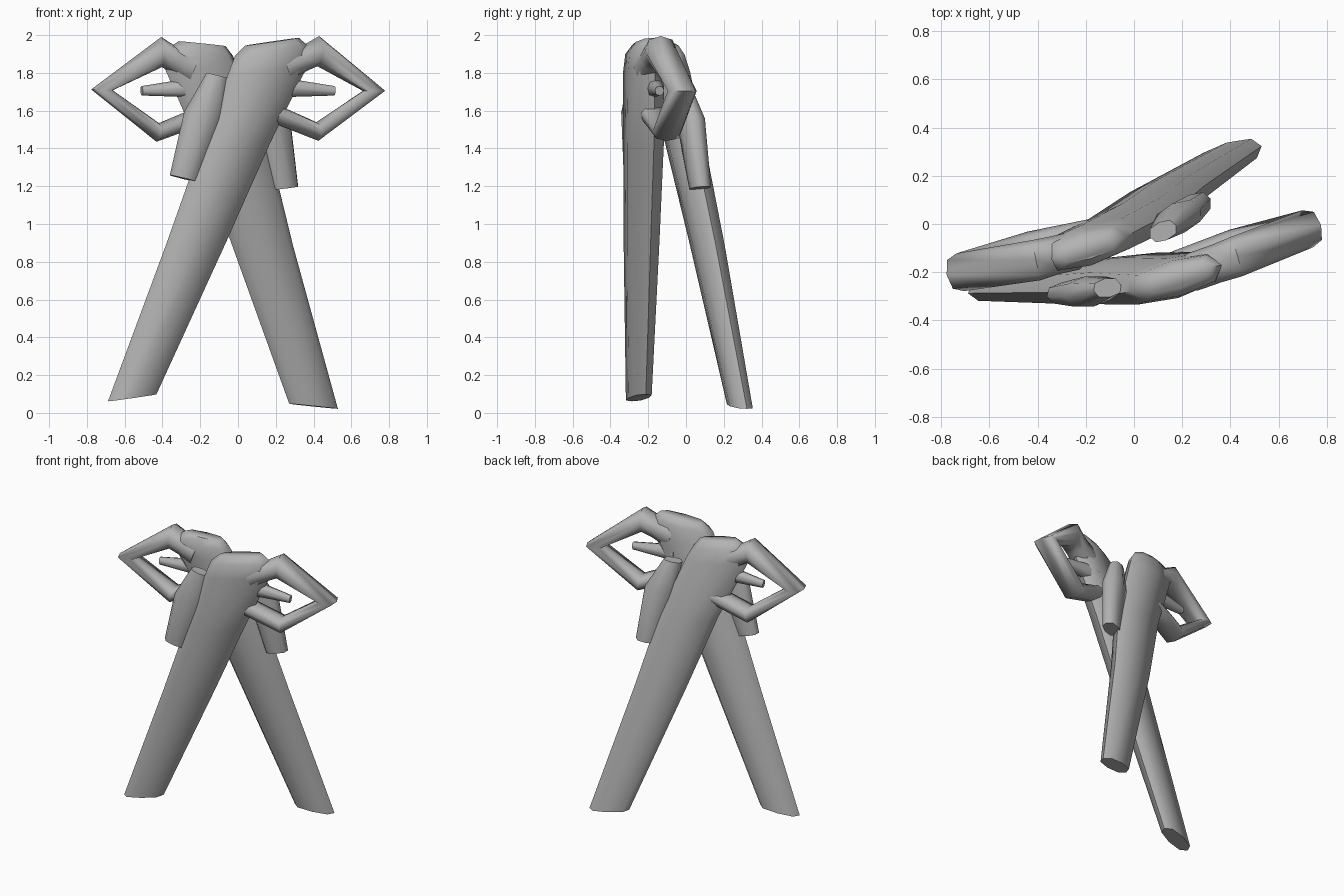
import bpy, bmesh, math
from mathutils import Vector

cube = bpy.data.objects.get("Cube")
if cube:
    bpy.data.objects.remove(cube, do_unlink=True)

gray = bpy.data.materials.new("plain_gray")
gray.use_nodes = True
COLOR = (0.45, 0.45, 0.45, 1)
gray.diffuse_color = COLOR
gray.node_tree.nodes["Principled BSDF"].inputs["Base Color"].default_value = COLOR

SIDES = 8
POWER = 0.8  # below 1 makes the cross-section slightly boxy


def shaped(value):
    return math.copysign(abs(value) ** POWER, value)


def loft(name, stations, normal, across=None):
    """Skin rounded sections; each station is (centre, half width, half depth)."""
    normal = Vector(normal).normalized()
    points = [Vector(s[0]) for s in stations]
    bm = bmesh.new()
    rings = []
    for i, (_, width, depth) in enumerate(stations):
        if across:
            side = Vector(across).normalized()
        else:
            # mitre the section at each bend
            into = (points[i] - points[max(i - 1, 0)]).normalized()
            out = (points[min(i + 1, len(points) - 1)] - points[i]).normalized()
            side = normal.cross(into + out).normalized()
        ring = []
        for k in range(SIDES):
            a = math.tau * k / SIDES
            ring.append(bm.verts.new(points[i] + side * width * shaped(math.cos(a))
                                     + normal * depth * shaped(math.sin(a))))
        rings.append(ring)
    for low, high in zip(rings, rings[1:]):
        for k in range(SIDES):
            n = (k + 1) % SIDES
            bm.faces.new((low[k], low[n], high[n], high[k]))
    bm.faces.new(rings[0])
    bm.faces.new(rings[-1])
    bmesh.ops.recalc_face_normals(bm, faces=bm.faces)
    mesh = bpy.data.meshes.new(name)
    bm.to_mesh(mesh)
    bm.free()
    obj = bpy.data.objects.new(name, mesh)
    bpy.context.collection.objects.link(obj)
    mesh.materials.append(gray)
    bpy.ops.object.select_all(action="DESELECT")
    obj.select_set(True)
    bpy.context.view_layer.objects.active = obj
    bpy.ops.object.shade_smooth_by_angle(angle=math.radians(60))


NORMAL = (-0.28, 0.96, 0)

# front leaning body
loft("front_body", [
    ((-0.56, -0.25, 0.08), 0.135, 0.055),
    ((-0.22, -0.235, 0.90), 0.175, 0.08),
    ((-0.02, -0.225, 1.40), 0.20, 0.09),
    ((0.16, -0.225, 1.82), 0.225, 0.085),
    ((0.175, -0.225, 1.92), 0.20, 0.075),
    ((0.18, -0.22, 1.965), 0.15, 0.045)], NORMAL, (0.96, 0.28, 0.14))

# rear leaning body
loft("rear_body", [
    ((0.40, 0.285, 0.035), 0.135, 0.055),
    ((0.125, 0.11, 0.90), 0.175, 0.08),
    ((-0.02, 0.0, 1.40), 0.20, 0.09),
    ((-0.19, -0.085, 1.82), 0.215, 0.085),
    ((-0.20, -0.10, 1.91), 0.18, 0.075),
    ((-0.19, -0.10, 1.955), 0.13, 0.045)], NORMAL, (0.96, 0.28, -0.10))

# bent arms forming open loops at the sides
loft("front_bent_arm", [
    ((0.24, -0.20, 1.83), 0.09, 0.08),
    ((0.34, -0.165, 1.87), 0.065, 0.08),
    ((0.425, -0.135, 1.915), 0.08, 0.085),
    ((0.72, -0.02, 1.705), 0.058, 0.08),
    ((0.42, -0.10, 1.49), 0.05, 0.08),
    ((0.18, -0.18, 1.59), 0.05, 0.07)], NORMAL)
loft("rear_bent_arm", [
    ((-0.24, -0.11, 1.83), 0.09, 0.08),
    ((-0.33, -0.13, 1.865), 0.065, 0.08),
    ((-0.405, -0.15, 1.91), 0.08, 0.085),
    ((-0.72, -0.20, 1.71), 0.058, 0.08),
    ((-0.425, -0.11, 1.485), 0.05, 0.08),
    ((-0.18, -0.05, 1.58), 0.05, 0.07)], (-0.2, 0.98, 0))

# short tapered pegs inside the loops
for name, side, y in (("front_peg", 1, -0.14), ("rear_peg", -1, -0.14)):
    loft(name, [((side * 0.20, y - side * 0.03, 1.725), 0.055, 0.05),
                ((side * 0.51, y, 1.705), 0.025, 0.025)], NORMAL)

# pads along the outer edges
loft("front_pad", [
    ((-0.11, -0.265, 1.785), 0.06, 0.04),
    ((-0.185, -0.28, 1.57), 0.105, 0.065),
    ((-0.285, -0.285, 1.24), 0.08, 0.045)], NORMAL, (0.96, 0.2, -0.24))
loft("rear_pad", [
    ((0.12, -0.03, 1.75), 0.06, 0.04),
    ((0.185, 0.025, 1.55), 0.10, 0.065),
    ((0.25, 0.075, 1.19), 0.075, 0.05)], (-0.4, 0.92, 0), (0.92, 0.4, 0.12))
